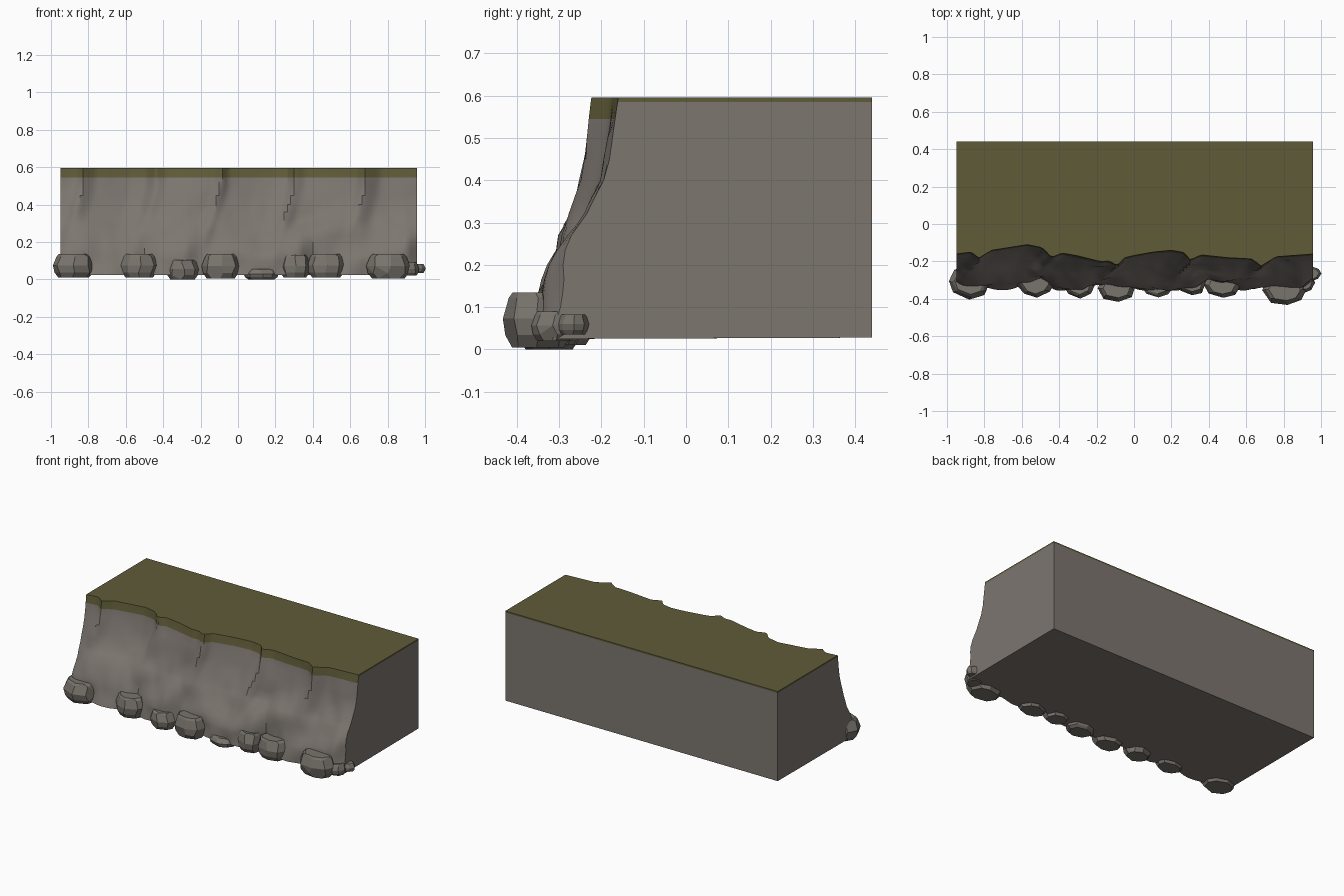
import bpy, bmesh, math, random
from mathutils import Vector, noise

if "Cube" in bpy.data.objects:
    bpy.data.objects.remove(bpy.data.objects["Cube"])

random.seed(4)


def material(name, rgb):
    m = bpy.data.materials.new(name)
    m.diffuse_color = (*rgb, 1)
    m.use_nodes = True
    m.node_tree.nodes["Principled BSDF"].inputs["Base Color"].default_value = m.diffuse_color
    return m


STONE = material("grey stone", (0.205, 0.182, 0.163))
BOULDER = material("boulder stone", (0.190, 0.172, 0.150))
GRASS = material("olive grass", (0.115, 0.105, 0.040))


def interp(pts, v):
    if v <= pts[0][0]:
        return pts[0][1]
    for (a, fa), (b, fb) in zip(pts, pts[1:]):
        if v <= b:
            return fa + (fb - fa) * (v - a) / (b - a)
    return pts[-1][1]


def add_object(name, bm, mats):
    me = bpy.data.meshes.new(name)
    bmesh.ops.recalc_face_normals(bm, faces=bm.faces)
    bm.to_mesh(me)
    bm.free()
    for m in mats:
        me.materials.append(m)
    ob = bpy.data.objects.new(name, me)
    bpy.context.collection.objects.link(ob)
    return ob


# Cliff edge seen from above (x, y), foot line (x, y), and slope between them (z, blend)
RIM = [(-.95, -.16), (-.87, -.15), (-.83, -.182), (-.76, -.14), (-.57, -.11), (-.49, -.127),
       (-.44, -.178), (-.385, -.155), (-.3, -.17), (-.18, -.2), (-.13, -.198), (-.09, -.222),
       (-.05, -.18), (.0, -.168), (.1, -.15), (.2, -.14), (.27, -.153), (.3, -.192),
       (.36, -.165), (.5, -.18), (.63, -.187), (.68, -.224), (.76, -.175), (.96, -.16)]
FOOT = [(-.95, -.31), (-.85, -.35), (-.7, -.35), (-.6, -.335), (-.5, -.31), (-.42, -.36),
        (-.28, -.37), (-.2, -.335), (-.1, -.345), (.05, -.35), (.2, -.36), (.33, -.35),
        (.4, -.31), (.47, -.35), (.65, -.36), (.8, -.34), (.9, -.35), (.96, -.31)]
SLOPE = [(.025, 1), (.13, .93), (.2, .77), (.27, .6), (.32, .42), (.4, .24), (.5, .09), (.545, .04), (.595, 0)]

X0, X1, BACK, TOP = -.95, .957, .44, .595
ROWS = [.025, .06, .1, .13, .165, .2, .235, .27, .295, .32, .36, .4, .45, .5, .545, .585, TOP]
COLS = 110


def front_y(x, z):
    drop = TOP - z
    t = interp(SLOPE, z)
    lean = max(0, drop - .1) * .3                      # ribs lean diagonally lower down
    y = interp(RIM, x + lean) * (1 - t) + interp(FOOT, x) * t
    rough = noise.noise(Vector((x * 5 - z * 5, z * 5, 2.3)))
    fine = noise.noise(Vector((x * 11, z * 9 + x * 4, 7.1)))
    return y + (rough * .03 + fine * .012) * min(1, drop * 4)


# Cliff block: rugged front grid closed by flat sides, back, top and bottom
bm = bmesh.new()
grid = []
for i in range(COLS + 1):
    x = X0 + (X1 - X0) * i / COLS
    grid.append([bm.verts.new((x, front_y(x, z), z)) for z in ROWS])
back = [[bm.verts.new((x, BACK, z)) for z in (.028, .585, TOP)] for x in (X0, X1)]
smooth = set()
for a, b in zip(grid, grid[1:]):
    for j in range(len(ROWS) - 1):
        f = bm.faces.new((a[j], b[j], b[j + 1], a[j + 1]))
        f.smooth = True
        f.material_index = 1 if ROWS[j] >= .545 else 0
for col, bk in zip((grid[0], grid[-1]), back):
    bm.faces.new(col[:-1] + [bk[1], bk[0]])
    bm.faces.new((col[-2], col[-1], bk[2], bk[1])).material_index = 1
for j in range(2):
    bm.faces.new((back[0][j], back[1][j], back[1][j + 1], back[0][j + 1])).material_index = j
bm.faces.new([c[-1] for c in grid] + [back[1][2], back[0][2]]).material_index = 1
bm.faces.new([c[0] for c in grid] + [back[1][0], back[0][0]])
cliff = add_object("cliff_block", bm, [STONE, GRASS])
bpy.context.view_layer.objects.active = cliff
cliff.select_set(True)
bpy.ops.object.shade_smooth_by_angle(angle=math.radians(30))


# Chiselled boulders along the foot: flat top and bottom with bevelled sides
def boulder(name, x0, x1, y0, y1, z0, z1):
    bm = bmesh.new()
    cx, cy, rx, ry = (x0 + x1) / 2, (y0 + y1) / 2, (x1 - x0) / 2, (y1 - y0) / 2
    wob = [random.uniform(.9, 1.06) for _ in range(8)]
    for h, s in ((0, .74), (.22, .93), (.52, 1.0), (.9, .83), (1, .72)):
        for k in range(8):
            a = math.tau * (k + random.uniform(-.15, .15)) / 8
            bm.verts.new((cx + rx * s * wob[k] * math.cos(a),
                          cy + ry * s * wob[k] * math.sin(a), z0 + (z1 - z0) * h))
    hull = bmesh.ops.convex_hull(bm, input=bm.verts)
    junk = {g for g in hull["geom_interior"] + hull["geom_unused"] if isinstance(g, bmesh.types.BMVert)}
    bmesh.ops.delete(bm, geom=list(junk), context='VERTS')
    bmesh.ops.dissolve_limit(bm, angle_limit=math.radians(12), verts=bm.verts, edges=bm.edges)
    add_object(name, bm, [BOULDER])


BOULDERS = [(-1.0, -.76, -.40, -.21, .01, .135), (-.63, -.42, -.39, -.25, .01, .135),
            (-.39, -.2, -.395, -.25, .0, .105), (-.19, .01, -.42, -.26, .005, .135),
            (.03, .22, -.39, -.25, .0, .055), (.22, .39, -.385, -.24, .01, .13),
            (.37, .57, -.395, -.25, .01, .135), (.69, .93, -.44, -.26, .005, .135),
            (.86, .97, -.37, -.25, .02, .09), (.91, 1.0, -.305, -.225, .035, .083)]
for n, b in enumerate(BOULDERS):
    boulder(f"boulder_{n + 1}", *b)
